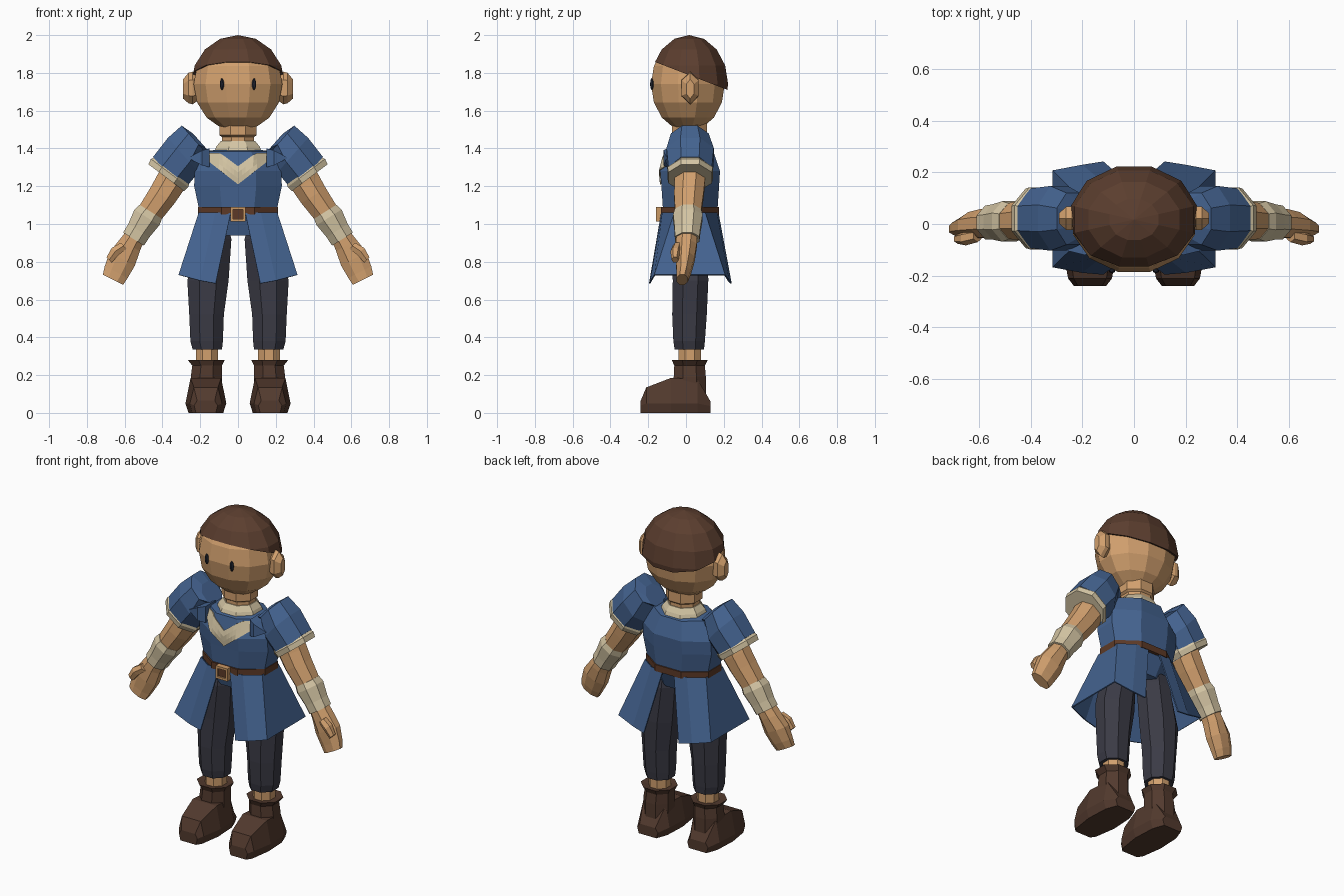
import bpy, bmesh, math
from mathutils import Vector as V
from mathutils.bvhtree import BVHTree

if "Cube" in bpy.data.objects:
    bpy.data.objects.remove(bpy.data.objects["Cube"])


def mat(name, rgb):
    m = bpy.data.materials.new(name)
    m.diffuse_color = (*rgb, 1)
    m.use_nodes = True
    m.node_tree.nodes["Principled BSDF"].inputs["Base Color"].default_value = m.diffuse_color
    return m


SKIN = mat("skin", (0.64, 0.35, 0.155))
BLUE = mat("tunic blue", (0.058, 0.125, 0.28))
CREAM = mat("cream linen", (0.66, 0.56, 0.37))
HAIR = mat("hair brown", (0.105, 0.048, 0.028))
BOOT = mat("boot brown", (0.085, 0.042, 0.027))
BELT = mat("belt leather", (0.11, 0.042, 0.02))
GOLD = mat("buckle", (0.6, 0.32, 0.13))
CLOTH = mat("trouser charcoal", (0.043, 0.043, 0.06))
EYE = mat("eye dark", (0.02, 0.024, 0.04))


def finish(name, bm, m, mirror=False, thick=0, recalc=True):
    if recalc:
        bmesh.ops.recalc_face_normals(bm, faces=bm.faces)
    me = bpy.data.meshes.new(name)
    bm.to_mesh(me)
    bm.free()
    me.materials.append(m)
    ob = bpy.data.objects.new(name, me)
    bpy.context.collection.objects.link(ob)
    if thick:
        s = ob.modifiers.new("thickness", 'SOLIDIFY')
        s.thickness, s.offset = thick, 0
    if mirror:
        ob.modifiers.new("mirror", 'MIRROR').use_clip = False
    return ob


def ring(c, u, v, ru, rv, n=8):
    """Polygon around c with flats facing u and v."""
    k = 1 / math.cos(math.pi / n)
    c, u, v = V(c), V(u), V(v)
    return [c + u * ru * k * math.cos(a) + v * rv * k * math.sin(a)
            for a in (math.tau * (i + 0.5) / n for i in range(n))]


def loft(name, rings, m, mirror=False, caps=True, closed=True, thick=0):
    bm = bmesh.new()
    rows = [[bm.verts.new(p) for p in r] for r in rings]
    n = len(rows[0])
    for a, b in zip(rows, rows[1:]):
        for i in range(n if closed else n - 1):
            j = (i + 1) % n
            bm.faces.new((a[i], a[j], b[j], b[i]))
    if caps and closed:
        bm.faces.new(rows[0])
        bm.faces.new(rows[-1])
    return finish(name, bm, m, mirror, thick)


def column(name, levels, m, mirror=False, n=8):
    """Upright loft; each level is (z, x0, x1, y0, y1)."""
    return loft(name, [ring(((a + b) / 2, (c + d) / 2, z), (1, 0, 0), (0, 1, 0),
                            (b - a) / 2, (d - c) / 2, n) for z, a, b, c, d in levels], m, mirror)


def limb(name, pts, m, n=8):
    """Mirrored tube in the arm plane; each point is (x, y, z, radius, y radius)."""
    d = (V(pts[-1][:3]) - V(pts[0][:3]))
    d.y = 0
    d.normalize()
    side = V((-d.z, 0, d.x))
    return loft(name, [ring(p[:3], side, (0, 1, 0), p[3], p[4], n) for p in pts], m, True)


def ball(name, c, r, m, seg=12, rings=8, mirror=False, cut=None):
    bm = bmesh.new()
    bmesh.ops.create_uvsphere(bm, u_segments=seg, v_segments=rings, radius=1)
    k = 1 / math.cos(math.pi / seg)
    s, co = math.sin(math.pi / seg), math.cos(math.pi / seg)
    for v in bm.verts:
        x, y, z = v.co
        v.co = V(((x * co - y * s) * r[0] * k, (x * s + y * co) * r[1] * k, z * r[2])) + V(c)
    if cut:
        geom = bm.verts[:] + bm.edges[:] + bm.faces[:]
        bmesh.ops.bisect_plane(bm, geom=geom, plane_co=cut[0], plane_no=cut[1], clear_inner=True)
        bmesh.ops.holes_fill(bm, edges=[e for e in bm.edges if e.is_boundary], sides=0)
    return finish(name, bm, m, mirror)


def box(name, c, size, m):
    bm = bmesh.new()
    bmesh.ops.create_cube(bm, size=1)
    for v in bm.verts:
        v.co = V(c) + V(a * b for a, b in zip(v.co, size))
    return finish(name, bm, m)


# Head, hair cap, eyes and ears
ball("head", (0, 0.01, 1.74), (0.235, 0.195, 0.25), SKIN)
ball("hair", (0, 0.017, 1.74), (0.248, 0.206, 0.26), HAIR,
     cut=((0, -0.17, 1.86), (0, 0.385, 1)))
ball("eye", (0.085, -0.181, 1.74), (0.011, 0.009, 0.032), EYE, 8, 6, True)
loft("ear", [ring((x, 0.022, z), (0, 1, 0), (0, 0, 1), a, b, 6) for x, z, a, b in
             ((0.2, 1.72, 0.03, 0.05), (0.24, 1.72, 0.045, 0.075),
              (0.262, 1.72, 0.045, 0.07), (0.29, 1.715, 0.02, 0.045))], SKIN, True)

# Neck and collar
column("neck", [(1.4, -.085, .085, -.06, .1), (1.46, -.085, .085, -.06, .1),
                (1.47, -.098, .098, -.075, .11), (1.54, -.098, .098, -.075, .11)], SKIN)
column("collar", [(1.37, -.13, .13, -.1, .14), (1.41, -.115, .115, -.085, .125),
                  (1.44, -.09, .09, -.065, .105)], CREAM)

# Tunic body and lower tunic
torso = column("tunic_body", [(1.05, -.2, .2, -.12, .165), (1.2, -.232, .232, -.13, .175),
                              (1.28, -.23, .23, -.137, .18), (1.385, -.17, .17, -.11, .145),
                              (1.395, -.1, .1, -.07, .11)], BLUE)
column("tunic_seat", [(0.94, -.15, .15, -.08, .11), (1.06, -.195, .195, -.115, .16)], BLUE)

# Chevron plate laid on the chest
bm = bmesh.new()
tm = bmesh.new()
tm.from_mesh(torso.data)
tree = BVHTree.FromBMesh(tm)


def on_chest(x, z):
    hit = tree.ray_cast(V((x, -1, z)), V((0, 1, 0)))[0]
    return bm.verts.new((x, (hit.y if hit else -0.1) - 0.004, z))


cols = []
for i in range(-8, 9):
    x = i * 0.02
    top = min(1.375, 1.305 + abs(x) * 0.75)
    low = 1.21 + abs(x) * 0.78
    cols.append([on_chest(x, low + (top - low) * t / 3) for t in range(4)])
for a, b in zip(cols, cols[1:]):
    for i in range(3):
        bm.faces.new((a[i], b[i], b[i + 1], a[i + 1]))
finish("chest_chevron", bm, CREAM, thick=0.006, recalc=False)
tm.free()

# Belt and buckle
column("belt", [(1.05, -.212, .212, -.132, .175), (1.09, -.212, .212, -.132, .175)], BELT)
for z in (1.02, 1.083):
    box("buckle_bar", (0, -0.145, z), (0.08, 0.03, 0.014), GOLD)
for x in (-0.033, 0.033):
    box("buckle_side", (x, -0.145, 1.052), (0.014, 0.03, 0.05), GOLD)
box("buckle_plate", (0, -0.14, 1.052), (0.054, 0.02, 0.05), BELT)

# Split skirt, one half mirrored
loft("skirt_panel", [
    [(.038, -.128, 1.06), (.12, -.122, 1.06), (.205, -.06, 1.06), (.205, .1, 1.06),
     (.12, .16, 1.06), (.038, .168, 1.06)],
    [(.118, -.192, .685), (.2, -.185, .7), (.312, -.165, .73), (.312, .205, .73),
     (.2, .225, .7), (.118, .238, .685)]], BLUE, True, closed=False, thick=0.008)

# Sleeves, armpit gussets, cuffs
limb("sleeve", [(.19, .02, 1.425, .07, .07), (.235, .02, 1.45, .095, .1),
                (.29, .022, 1.365, .122, .125), (.37, .022, 1.265, .12, .115)], BLUE)
limb("sleeve_cuff", [(.35, .022, 1.285, .115, .11), (.362, .022, 1.27, .124, .12),
                     (.38, .022, 1.245, .118, .115)], CREAM)
loft("shoulder_gusset", [ring((x, y, 1.35), (0, 1, 0), (0, 0, 1), r, r, 4) for x, y, r in
                         ((.15, -.05, .05), (.19, -.08, .04), (.26, -.1, .003))], BLUE, True)

# Arms, wrist bands and hands
limb("arm", [(.3, .02, 1.33, .08, .08), (.36, .02, 1.215, .08, .08),
             (.4, .015, 1.15, .076, .078), (.485, .01, 1.03, .066, .066)], SKIN)
limb("wrist_band", [(.462, .01, 1.065, .07, .07), (.482, .01, 1.035, .078, .078),
                    (.525, .008, .965, .066, .068), (.553, .006, .92, .065, .065)], CREAM)
limb("hand", [(.548, .004, .93, .055, .055), (.575, .002, .885, .062, .055),
              (.613, -.004, .815, .076, .05), (.645, -.012, .745, .068, .038),
              (.662, -.02, .705, .06, .03)], SKIN)
limb("thumb", [(.605, -.045, .885, .022, .022), (.65, -.055, .855, .026, .024),
               (.682, -.058, .81, .02, .016)], SKIN, 6)

# Trousers and shins
column("trouser_leg", [(.985, .05, .19, -.06, .1), (.92, .035, .215, -.075, .115),
                       (.7, .05, .268, -.07, .118), (.52, .075, .258, -.073, .11),
                       (.38, .08, .252, -.067, .1), (.335, .085, .24, -.06, .095)], CLOTH, True)
column("shin", [(.25, .105, .222, -.04, .08), (.345, .105, .222, -.04, .08)], SKIN, True)

# Boots: shaft with flared rim, and foot
column("boot_shaft", [(.05, .085, .25, -.065, .105), (.19, .085, .25, -.065, .105),
                      (.25, .085, .242, -.062, .1), (.28, .07, .266, -.075, .115),
                      (.275, .1, .23, -.045, .085)], BOOT, True)
loft("boot_foot", [[(.17 + s * w * f, y, z) for s, f, z in
                    ((-.85, 1, 0), (-1, 1, min(.05, h * .6)), (-.75, 1, h),
                     (.75, 1, h), (1, 1, min(.05, h * .6)), (.85, 1, 0))]
                   for y, w, h in ((-.24, .062, .065), (-.21, .085, .135), (-.08, .108, .185),
                                   (.06, .1, .18), (.13, .07, .06))], BOOT, True)
